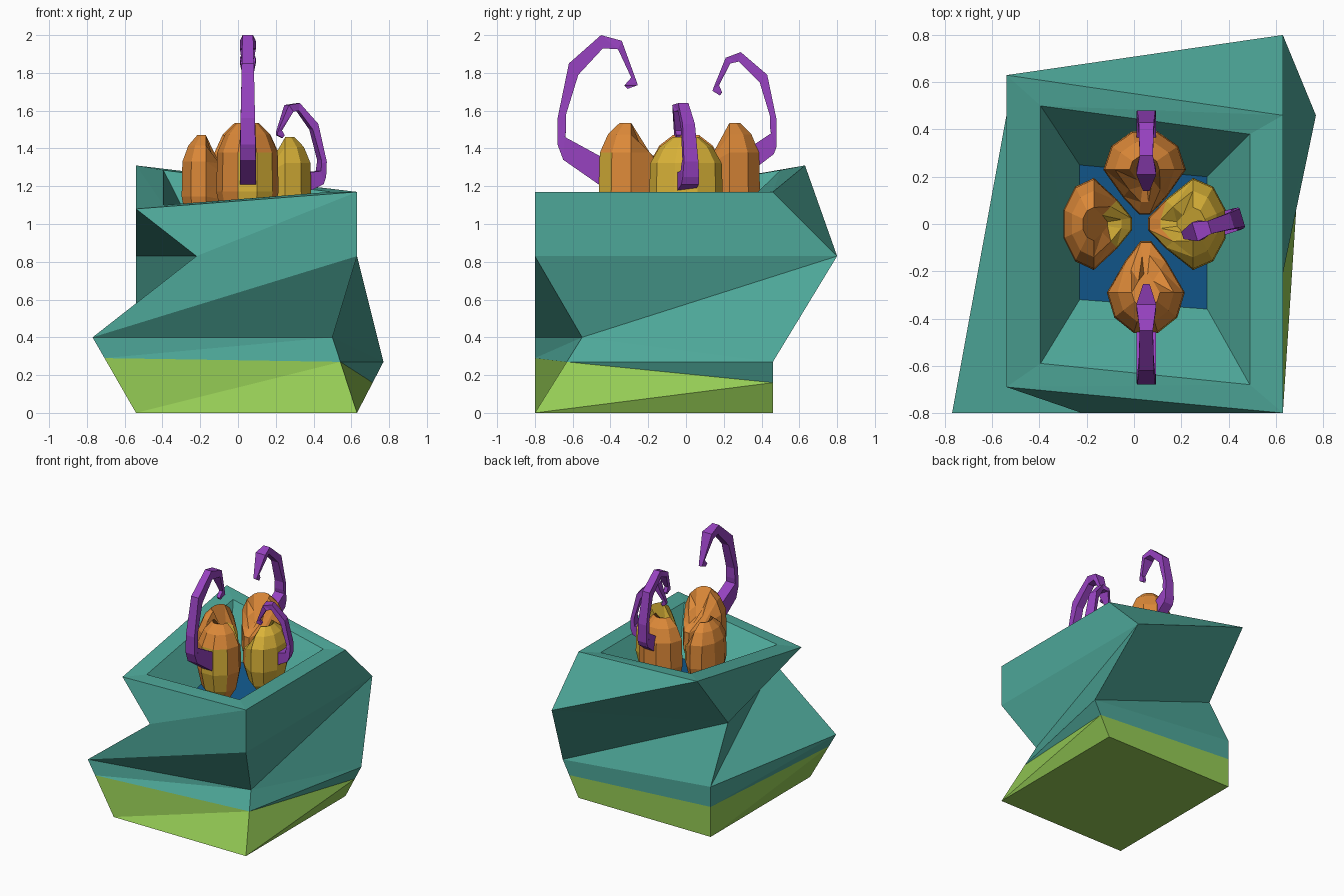
import bpy, bmesh, math
from mathutils import Vector

if "Cube" in bpy.data.objects:
    bpy.data.objects.remove(bpy.data.objects["Cube"])


def material(name, rgb):
    m = bpy.data.materials.new(name)
    m.diffuse_color = (*rgb, 1)
    m.use_nodes = True
    m.node_tree.nodes["Principled BSDF"].inputs["Base Color"].default_value = m.diffuse_color
    return m


TEAL = material("teal", (0.075, 0.385, 0.315))
GREEN = material("green", (0.30, 0.60, 0.09))
BLUE = material("blue", (0.006, 0.10, 0.27))
ORANGE = material("orange", (0.72, 0.25, 0.04))
YELLOW = material("yellow", (0.70, 0.45, 0.04))
PURPLE = material("purple", (0.31, 0.055, 0.53))


def loft(name, rings, mats, cap_start=True, cap_end=True, rule=None):
    """Skin a list of closed rings; rule(ring, side, face) gives the material slot."""
    bm = bmesh.new()
    vs = [[bm.verts.new(p) for p in ring] for ring in rings]
    n = len(rings[0])
    tagged = []
    for i in range(len(vs) - 1):
        a, b = vs[i], vs[i + 1]
        for j in range(n):
            k = (j + 1) % n
            for tri in ((a[j], a[k], b[k]), (a[j], b[k], b[j])):
                tagged.append((bm.faces.new(tri), i, j))
    if cap_start:
        tagged.append((bm.faces.new(vs[0][::-1]), 0, -1))
    if cap_end:
        tagged.append((bm.faces.new(vs[-1]), len(vs) - 1, -1))
    for f, i, j in tagged:
        if rule:
            f.material_index = rule(i, j, f.calc_center_median())
    bmesh.ops.recalc_face_normals(bm, faces=bm.faces)
    me = bpy.data.meshes.new(name)
    bm.to_mesh(me)
    bm.free()
    for m in mats:
        me.materials.append(m)
    ob = bpy.data.objects.new(name, me)
    bpy.context.collection.objects.link(ob)
    return ob


# Crooked pot: corners run front-left, front-right, back-right, back-left
bottom = [(-.54, -.8, 0), (.63, -.8, 0), (.63, .46, 0), (-.54, .46, 0)]
low = [(-.77, -.8, .40), (.50, -.55, .40), (.77, .46, .27), (-.54, .46, .40)]
high = [(-.22, -.8, .83), (.63, -.8, .83), (.63, .8, .83), (-.54, .24, .83)]
rim = [(-.54, -.69, 1.08), (.63, -.8, 1.17), (.63, .46, 1.17), (-.54, .63, 1.31)]
inner = [(-.395, -.59, 1.10), (.49, -.68, 1.17), (.49, .38, 1.17), (-.395, .50, 1.285)]
floor = [(-.23, -.32, .86), (.31, -.36, .90), (.31, .20, .90), (-.23, .25, .96)]
# height of the green paint line on each corner edge
paint = [Vector(b).lerp(Vector(l), z / l[2])
         for b, l, z in zip(bottom, low, (.29, .27, .16, .24))]


def pot_rule(i, j, c):
    if j == -1:
        return 2 if i else 1
    return 1 if i == 0 else 0


loft("pot", [bottom, paint, low, high, rim, inner, floor], [TEAL, GREEN, BLUE], rule=pot_rule)


# Bulbs: faceted, rounded outside and pinched toward the middle of the pot
def bulb(name, direction, origin, centre, out, inn, width, top, rule):
    d = Vector((*direction, 0))
    side = Vector((-d.y, d.x, 0))
    h = top - .93
    rings = []
    for zf, f in ((0, .45), (.16, .82), (.4, 1), (.74, .97), (.9, .72), (1, .36)):
        ring = []
        for k in range(10):
            a = math.tau * (k + .5) / 10
            c, s = math.cos(a), math.sin(a)
            back = max(0, -c)
            r = centre + (out if c > 0 else inn) * c * f
            t = width * s * f * (1 - .6 * back)
            z = .93 + h * zf - .2 * back * zf * zf
            ring.append(Vector((*origin, z)) + d * r + side * t)
        rings.append(ring)
    loft(name, rings, [ORANGE, YELLOW], rule=rule)


bulb("front_bulb", (0, -1), (.05, 0), .29, .18, .23, .165, 1.535,
     lambda i, j, c: int(c.y < -.38 and c.x > .03 and c.z < 1.34))
bulb("back_bulb", (0, 1), (.045, 0), .23, .17, .20, .175, 1.535, lambda i, j, c: 0)
bulb("left_bulb", (-1, 0), (0, 0), .17, .135, .17, .195, 1.47,
     lambda i, j, c: int(c.x > -.10))
bulb("right_bulb", (1, 0), (.02, 0), .23, .145, .20, .195, 1.46,
     lambda i, j, c: int(c.x > .12))


# Hooks: each station is outer (r, z), inner (r, z) and half width
def hook(name, direction, origin, stations):
    d = Vector((*direction, 0)).normalized()
    side = Vector((-d.y, d.x, 0))
    o = Vector((*origin, 0))

    def pt(r, z, w):
        return o + d * r + side * w + Vector((0, 0, z))
    loft(name, [[pt(r1, z1, -w), pt(r1, z1, w), pt(r2, z2, w), pt(r2, z2, -w)]
                for r1, z1, r2, z2, w in stations], [PURPLE])


hook("front_hook", (0, -1), (.052, 0), [
    (.42, 1.18, .42, 1.34, .042), (.65, 1.34, .64, 1.46, .042),
    (.68, 1.42, .635, 1.50, .04), (.68, 1.56, .635, 1.58, .038),
    (.62, 1.85, .57, 1.79, .032), (.45, 2.0, .44, 1.93, .028),
    (.34, 1.97, .36, 1.925, .042), (.26, 1.75, .29, 1.775, .016),
    (.255, 1.735, .325, 1.735, .014), (.31, 1.715, .325, 1.73, .01)])
hook("back_hook", (0, 1), (.052, 0), [
    (.36, 1.29, .36, 1.42, .042), (.465, 1.37, .45, 1.48, .042),
    (.48, 1.41, .445, 1.51, .04), (.48, 1.55, .445, 1.57, .038),
    (.43, 1.79, .39, 1.75, .032), (.29, 1.91, .28, 1.86, .028),
    (.21, 1.88, .235, 1.85, .042), (.145, 1.72, .175, 1.735, .016),
    (.14, 1.705, .19, 1.70, .014), (.18, 1.68, .19, 1.695, .01)])
hook("right_hook", (1, .3), (.2, -.05), [
    (.14, 1.16, .14, 1.27, .05), (.25, 1.21, .235, 1.28, .048),
    (.265, 1.25, .24, 1.32, .045), (.27, 1.33, .24, 1.34, .04),
    (.225, 1.53, .195, 1.50, .034), (.125, 1.64, .12, 1.60, .028),
    (.06, 1.63, .085, 1.595, .042), (.005, 1.485, .03, 1.495, .016),
    (.005, 1.47, .045, 1.47, .014), (.035, 1.455, .045, 1.47, .01)])
